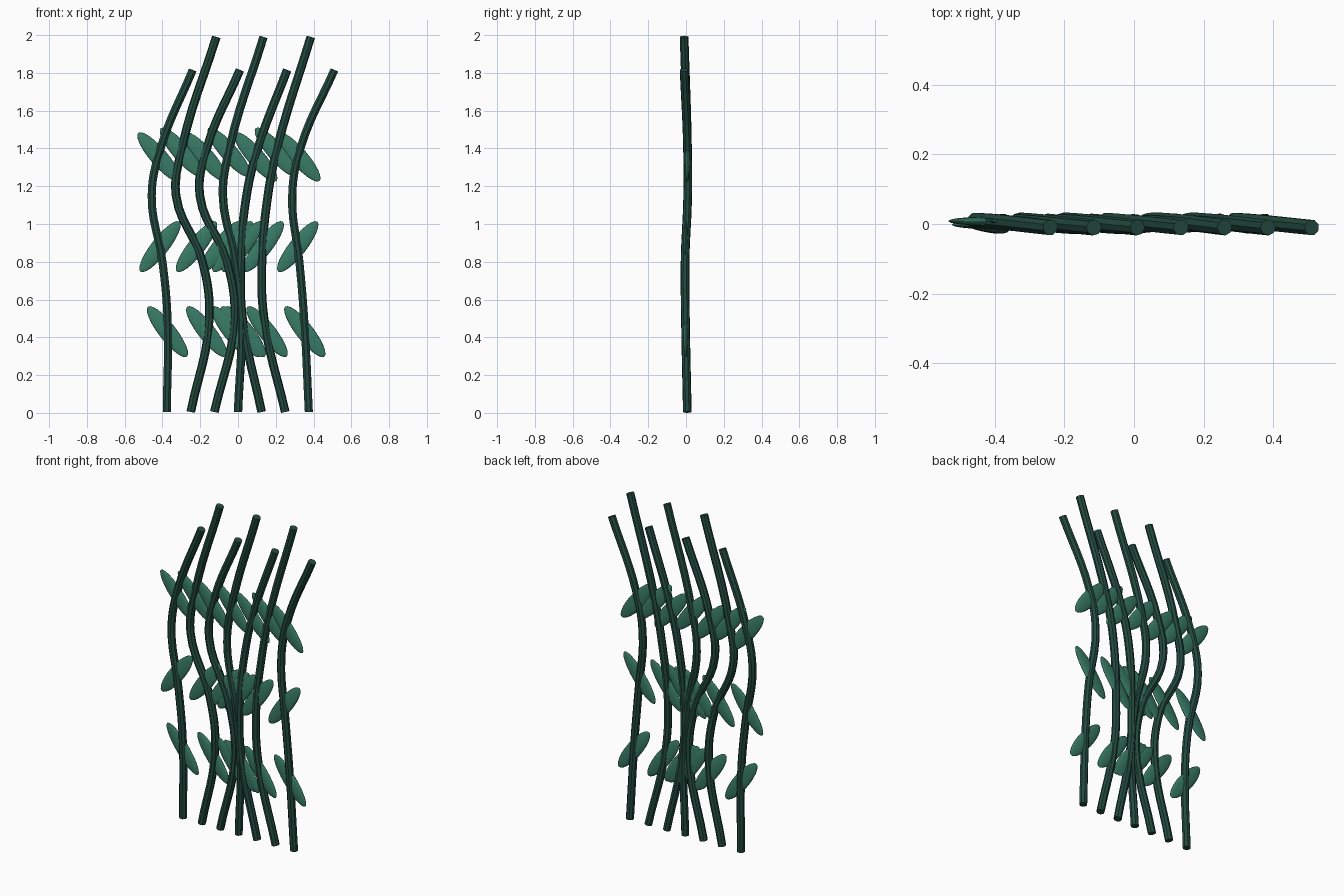
import bpy
from math import atan2
from mathutils import Vector

if "Cube" in bpy.data.objects:
    bpy.data.objects.remove(bpy.data.objects["Cube"])


def material(name, color):
    m = bpy.data.materials.new(name)
    m.diffuse_color = (*color, 1)
    m.use_nodes = True
    m.node_tree.nodes["Principled BSDF"].inputs["Base Color"].default_value = m.diffuse_color
    return m


stalk_mat = material("dark green", (0.017, 0.07, 0.05))
leaf_mat = material("leaf green", (0.04, 0.2, 0.13))

# Shared heights and depth sway of the stalks (the last height depends on the stalk)
HEIGHTS = [0.005, 0.5, 0.8, 1.15, 1.4]
DEPTHS = [0.007, -0.003, -0.005, 0.009, 0.008, -0.01]
# Sideways position of each stalk at those heights and at its tip
STALKS = [
    [-0.377, -0.373, -0.40, -0.457, -0.41, -0.24],
    [-0.25, -0.152, -0.188, -0.328, -0.297, -0.115],
    [-0.125, -0.018, -0.058, -0.202, -0.165, 0.01],
    [0.0, 0.018, -0.012, -0.08, -0.045, 0.135],
    [0.125, 0.024, 0.015, 0.045, 0.105, 0.26],
    [0.25, 0.138, 0.127, 0.158, 0.207, 0.385],
    [0.375, 0.35, 0.325, 0.287, 0.33, 0.51],
]


def make_stalk(points, name):
    curve = bpy.data.curves.new(name, 'CURVE')
    curve.dimensions = '3D'
    curve.bevel_depth = 0.023
    curve.bevel_resolution = 2
    curve.use_fill_caps = True
    curve.resolution_u = 6
    spline = curve.splines.new('BEZIER')
    spline.bezier_points.add(len(points) - 1)
    for bp, p in zip(spline.bezier_points, points):
        bp.co = p
        bp.handle_left_type = bp.handle_right_type = 'AUTO'
    obj = bpy.data.objects.new(name, curve)
    bpy.context.collection.objects.link(obj)
    bpy.ops.object.select_all(action='DESELECT')
    obj.select_set(True)
    bpy.context.view_layer.objects.active = obj
    bpy.ops.object.convert(target='MESH')
    obj = bpy.context.object
    obj.data.materials.clear()
    obj.data.materials.append(stalk_mat)
    bpy.ops.object.shade_smooth_by_angle()


def make_leaf(center, dx, dz, name):
    # Flattened sphere with its poles at the leaf tips
    bpy.ops.mesh.primitive_uv_sphere_add(segments=16, ring_count=12, radius=1, location=center)
    leaf = bpy.context.object
    leaf.name = name
    leaf.scale = (0.046, 0.013, 0.168)
    leaf.rotation_euler = (0, atan2(dx, dz), 0)
    leaf.data.materials.append(leaf_mat)
    bpy.ops.object.shade_smooth_by_angle()


def along(points, z):
    # Point on the stalk path at a given height
    for a, b in zip(points, points[1:]):
        if a.z <= z <= b.z:
            return a.lerp(b, (z - a.z) / (b.z - a.z))


for i, xs in enumerate(STALKS):
    tip = 1.99 if i % 2 else 1.815
    pts = [Vector(p) for p in zip(xs, DEPTHS, HEIGHTS + [tip])]
    make_stalk(pts, f"stalk_{i + 1}")
    # Three leaves per stalk, leaning alternately left and right
    upper = 1.38 if i % 2 else 1.355
    for j, (z, dx) in enumerate([(0.43, -0.1), (0.88, 0.1), (upper, -0.11)]):
        make_leaf(along(pts, z), dx, 0.128, f"leaf_{i + 1}_{j + 1}")
